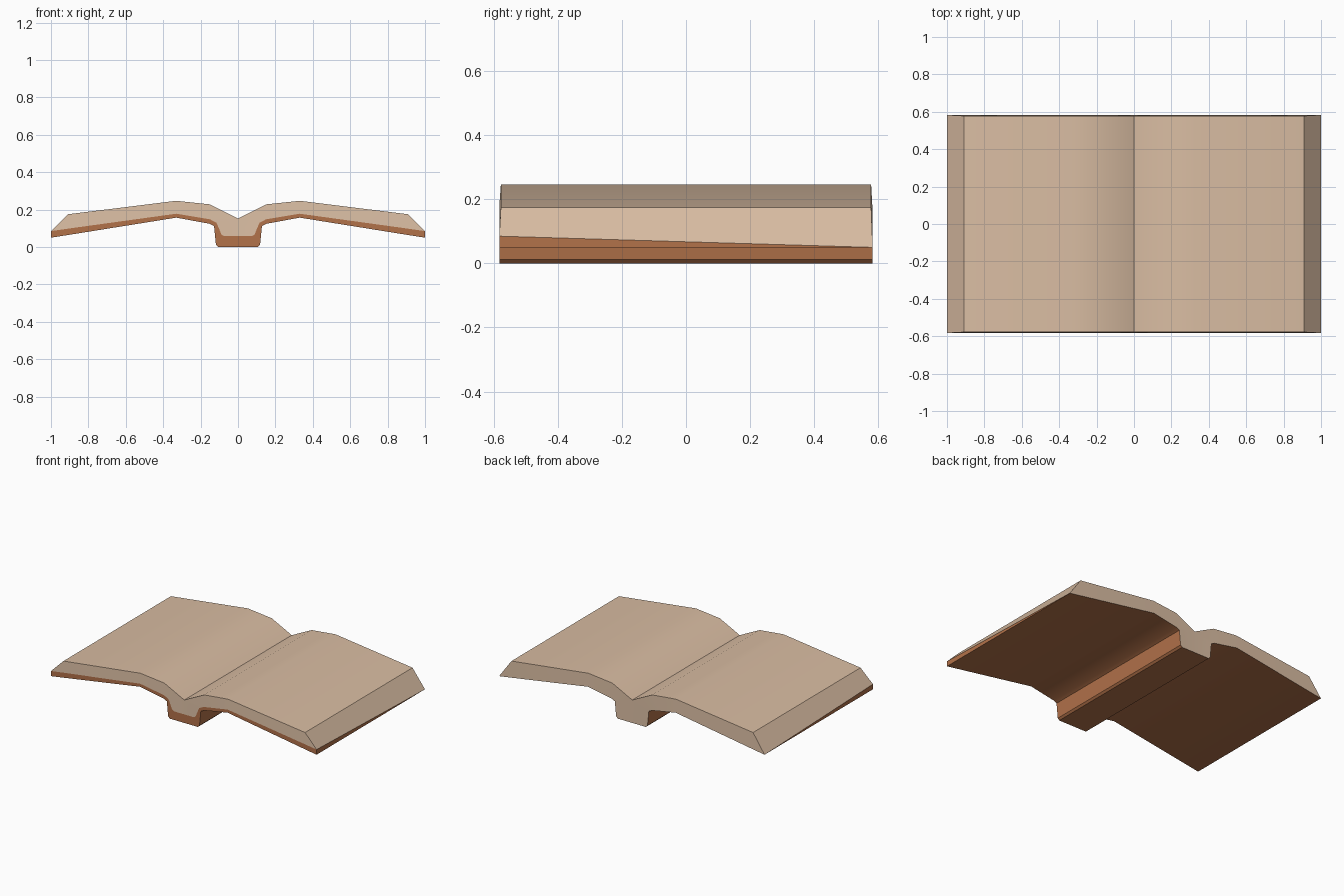
import bpy, bmesh, math

if "Cube" in bpy.data.objects:
    bpy.data.objects.remove(bpy.data.objects["Cube"])

YB, YT = 0.583, 0.578   # half depth at the cover and at the page tops

# Right-half profiles (x, z), outer edge to centre
page_top = [(0.91, 0.175), (0.33, 0.247), (0.15, 0.228), (0, 0.153)]
seam = [(1, 0.085), (0.91, 0.098), (0.33, 0.178), (0.15, 0.148),
        (0.115, 0.13), (0.088, 0.066), (0.075, 0.058), (0, 0.058)]
bottom = [(1, 0.05), (0.91, 0.064), (0.33, 0.157), (0.15, 0.124),
          (0.128, 0.112), (0.118, 0.012), (0.106, 0), (0, 0)]


def material(name, color):
    m = bpy.data.materials.new(name)
    m.diffuse_color = (*color, 1)
    m.use_nodes = True
    m.node_tree.nodes["Principled BSDF"].inputs["Base Color"].default_value = m.diffuse_color
    return m


def line(bm, pts, y):
    return [bm.verts.new((x, y, z)) for x, z in pts]


def strip(bm, a, b):
    for i in range(len(a) - 1):
        bm.faces.new((a[i], a[i + 1], b[i + 1], b[i]))


def finish(bm, name, mat, outward):
    # fix winding from a known outward direction of each face
    bm.normal_update()
    for f in bm.faces:
        if f.normal.dot(outward(f)) < 0:
            f.normal_flip()
    me = bpy.data.meshes.new(name)
    bm.to_mesh(me)
    bm.free()
    me.materials.append(mat)
    ob = bpy.data.objects.new(name, me)
    bpy.context.collection.objects.link(ob)
    mod = ob.modifiers.new("mirror", 'MIRROR')
    mod.use_axis[0] = True
    mod.use_clip = True
    bpy.ops.object.select_all(action='DESELECT')
    ob.select_set(True)
    bpy.context.view_layer.objects.active = ob
    bpy.ops.object.modifier_apply(modifier="mirror")
    bpy.ops.object.shade_smooth_by_angle(angle=math.radians(35))


from mathutils import Vector


def out_dir(vertical):
    def f(face):
        n = face.normal
        if abs(n.y) > 0.7:
            return Vector((0, face.calc_center_median().y, 0))
        return Vector((1, 0, vertical * 2)) if abs(n.z) > 0.2 else Vector((1, 0, 0))
    return f


paper = material("paper tan", (0.70, 0.51, 0.365))
leather = material("cover brown", (0.45, 0.168, 0.068))

# Page block: meets the cover seam at the front and the cover bottom at the back
bm = bmesh.new()
tf, tb = line(bm, page_top, -YT), line(bm, page_top, YT)
sf, sb = line(bm, seam, -YB), line(bm, bottom, YB)
strip(bm, tf, tb)
bm.faces.new((tf[0], tb[0], sb[0], sf[0]))
for top, low in ((tf, sf), (tb, sb)):
    bm.faces.new((top[0], low[0], low[1]))
    for i in range(2):
        bm.faces.new((top[i], low[i + 1], low[i + 2], top[i + 1]))
    bm.faces.new([top[2]] + low[3:] + [top[3]])
finish(bm, "pages", paper, out_dir(1))

# Cover: thick at the front edge, tapering to nothing at the back
bm = bmesh.new()
cf, bf, bb = line(bm, seam, -YB), line(bm, bottom, -YB), line(bm, bottom, YB)
strip(bm, cf, bf)
strip(bm, bf, bb)
bm.faces.new((cf[0], bf[0], bb[0]))
finish(bm, "cover", leather, out_dir(-1))
